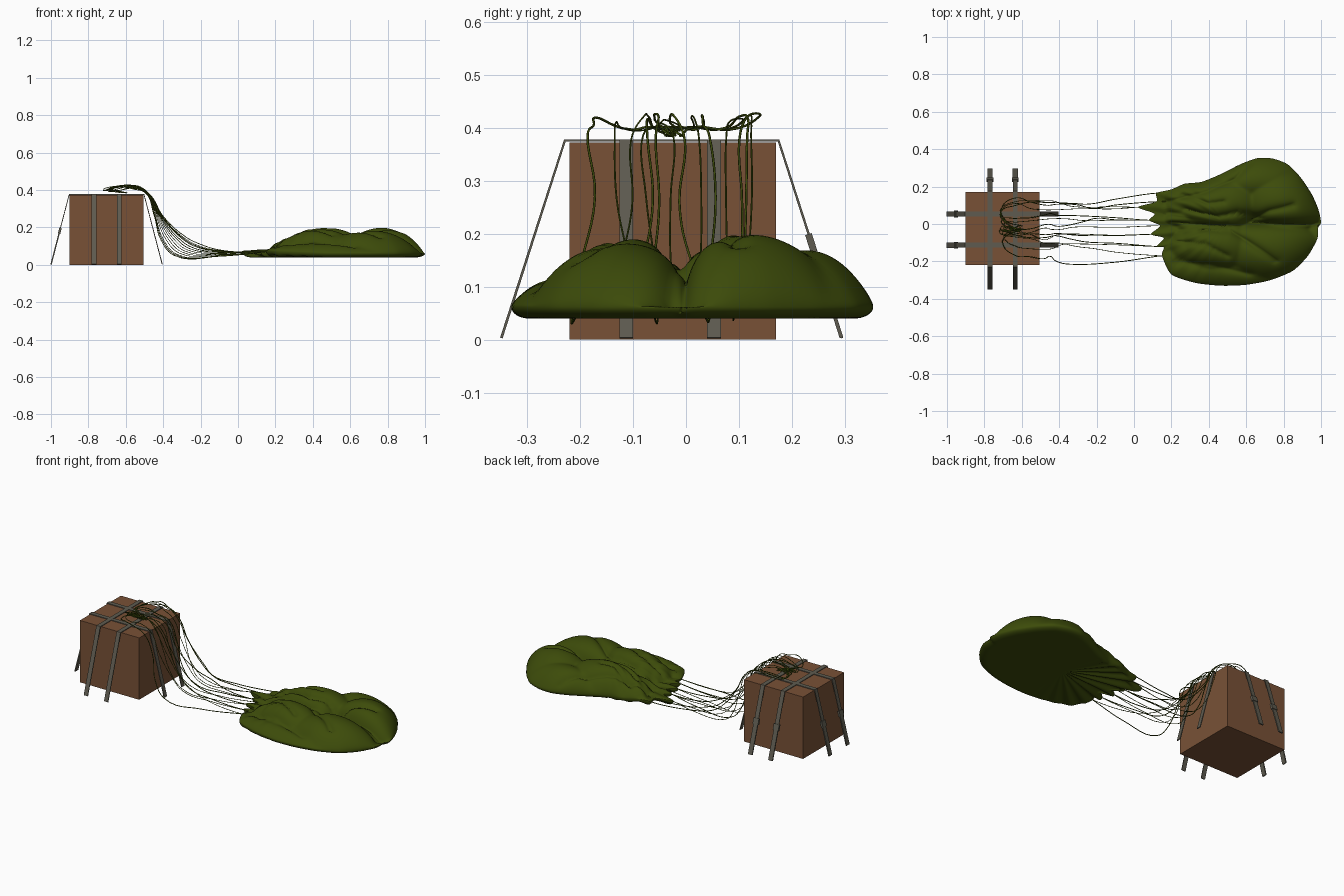
import bpy, bmesh, math, random
from mathutils import Vector

if "Cube" in bpy.data.objects:
    bpy.data.objects.remove(bpy.data.objects["Cube"])
random.seed(4)


def mat(name, col):
    m = bpy.data.materials.new(name)
    m.diffuse_color = (*col, 1)
    m.use_nodes = True
    m.node_tree.nodes["Principled BSDF"].inputs["Base Color"].default_value = m.diffuse_color
    return m


BROWN = mat("crate brown", (0.19, 0.083, 0.037))
GREEN = mat("canopy green", (0.046, 0.071, 0.003))
GREY = mat("strap grey", (0.112, 0.105, 0.08))


def mesh_obj(name, verts, faces, m, smooth=False):
    me = bpy.data.meshes.new(name)
    me.from_pydata([tuple(v) for v in verts], [], faces)
    bm = bmesh.new()
    bm.from_mesh(me)
    bmesh.ops.remove_doubles(bm, verts=bm.verts, dist=0.0004)
    bmesh.ops.recalc_face_normals(bm, faces=bm.faces)
    bm.to_mesh(me)
    bm.free()
    for p in me.polygons:
        p.use_smooth = smooth
    me.materials.append(m)
    ob = bpy.data.objects.new(name, me)
    bpy.context.collection.objects.link(ob)
    return ob


# Crate
CX, CY = -0.7025, -0.025
bpy.ops.mesh.primitive_cube_add(size=1, location=(CX, CY, 0.1865))
crate = bpy.context.object
crate.name = "crate"
crate.scale = (0.395, 0.39, 0.373)
crate.data.materials.append(BROWN)


# Straps: ribbon over the crate, splayed down to the ground, with a buckle
def ribbon(name, path, place, pos, width, thick):
    vs, fs = [], []
    n = len(path)
    for i, p in enumerate(path):
        a = Vector(path[max(i - 1, 0)])
        b = Vector(path[min(i + 1, n - 1)])
        d = (b - a).normalized()
        nrm = Vector((-d.y, d.x)) * thick / 2
        for sw, sn in ((-1, -1), (1, -1), (1, 1), (-1, 1)):
            q = Vector(p) + nrm * sn
            vs.append(place(q.x, pos + sw * width / 2, q.y))
    for i in range(n - 1):
        for k in range(4):
            a, b = i * 4 + k, i * 4 + (k + 1) % 4
            fs.append((a, b, b + 4, a + 4))
    fs += [(0, 1, 2, 3), tuple(range(4 * n - 4, 4 * n))]
    mesh_obj(name, vs, fs, GREY)


def strap(name, pos, place, top, foot, side):
    path = [(-foot, 0.003), (-top, 0.376), (top, 0.376), (foot, 0.003)]
    ribbon(name, path, place, pos, 0.026, 0.005)

    def on_leg(t):
        return (side * (foot + (top - foot) * t), 0.376 * t)
    ribbon(name + "_buckle", [on_leg(0.44), on_leg(0.53)], place, pos, 0.036, 0.013)
    ribbon(name + "_tail", [on_leg(0.01), on_leg(0.44)], place, pos, 0.028, 0.007)


for i, y in enumerate((-0.113, 0.053)):
    strap(f"long_strap_{i}", y, lambda u, v, z: (CX + u, v, z), 0.2, 0.2975, -1)
for i, x in enumerate((-0.77, -0.635)):
    strap(f"cross_strap_{i}", x, lambda u, v, z: (v, CY - 0.002 + u, z), 0.202, 0.322, 1)

# Collapsed canopy: outline with pointed tips where the cords attach
OUT = [(1.0, .01), (.985, .08), (.95, .16), (.89, .25), (.82, .32), (.74, .35), (.66, .352),
       (.57, .32), (.46, .265), (.36, .225), (.27, .215), (.2, .185), (.12, .165), (.12, .12),
       (.02, .09), (.11, .055), (.08, .02), (.14, -.01), (.09, -.055), (.16, -.075),
       (.12, -.12), (.16, -.125), (.15, -.17), (.2, -.27), (.33, -.315), (.47, -.33),
       (.6, -.325), (.73, -.3), (.85, -.25), (.93, -.17), (.98, -.08), (.985, -.02)]
# Billowing lobes: centre x, y, radius x, y, height
LOBES = [(.46, .11, .24, .16, .155), (.80, .12, .23, .18, .160), (.66, .24, .26, .13, .128),
         (.44, -.11, .22, .15, .145), (.72, -.13, .27, .17, .140), (.48, -.25, .36, .10, .075),
         (.29, .13, .13, .10, .10), (.30, -.12, .11, .10, .10), (.42, -.005, .20, .05, .10),
         (.30, .03, .14, .05, .08), (.25, -.21, .14, .08, .06)]
# Folds pressed into the cloth: depth, width, then path points
FOLDS = [(.06, .020, (1.02, -.005), (.80, .0), (.62, .01)),
         (.030, .016, (.68, .03), (.55, .06), (.45, .04), (.28, .08)),
         (.030, .016, (.85, .10), (.72, .07), (.62, .02)),
         (.030, .018, (.36, -.03), (.52, -.04), (.62, -.10), (.76, -.20)),
         (.025, .014, (.22, -.09), (.38, -.11), (.50, -.17)),
         (.022, .016, (.20, -.20), (.42, -.22), (.62, -.27)),
         (.026, .016, (.18, .12), (.38, .17), (.54, .24), (.62, .33)),
         (.025, .014, (.20, .01), (.36, .0), (.50, -.01)),
         (.020, .012, (.26, .16), (.40, .11), (.48, .12))]


def seg_dist(p, a, b):
    d = b - a
    t = min(1, max(0, (p - a).dot(d) / d.length_squared))
    return (p - a - d * t).length


def cloth_height(x, y):
    h = 0.022
    for cx, cy, rx, ry, hh in LOBES:
        d = ((x - cx) / rx) ** 2 + ((y - cy) / ry) ** 2
        if d < 1:
            h = max(h, hh * (1 - d) ** 0.5)
    return h


def fold_depth(x, y):
    p, total = Vector((x, y)), 0
    for depth, width, *pts in FOLDS:
        pts = [Vector(q) for q in pts]
        d = min(seg_dist(p, a, b) for a, b in zip(pts, pts[1:]))
        total += depth * math.exp(-d / width)
    return total


def outline():
    pts, n, S = [], len(OUT), 6
    for i in range(n):
        p0, p1, p2, p3 = (Vector(OUT[(i + k) % n]) for k in (-1, 0, 1, 2))
        for s in range(S):
            t = s / S
            m1, m2 = (p2 - p0) * 0.35, (p3 - p1) * 0.35
            pts.append(p1 * (2*t**3 - 3*t*t + 1) + m1 * (t**3 - 2*t*t + t)
                       + p2 * (3*t*t - 2*t**3) + m2 * (t**3 - t*t))
    return pts


ring = outline()
N, R = len(ring), 46
C = Vector((0.5, 0.0))


def canopy_z(p, r, ang, top):
    left = min(1, max(0, (0.48 - p.x) / 0.3))
    rim = 0.062 + 0.012 * left
    if top:
        # average nearby samples so that creases stay soft
        e = 0.008
        h = sum(cloth_height(p.x + a, p.y + b) for a, b in
                ((0, 0), (e, 0), (-e, 0), (0, e), (0, -e))) / 5
        z = rim + max(0, 1 - r ** 6) ** 0.5 * (h - 0.016 - fold_depth(p.x, p.y))
        z += 0.008 * left * math.sin(ang * 31) * r * (1 - r ** 8)
        return max(z, 0.05 + 0.02 * left)
    t = max(0, (r - 0.9) / 0.1)
    z = 0.04 + (rim - 0.04) * (1 - math.sqrt(max(0, 1 - t * t)))
    return z + 0.011 * left * (1 + math.sin(ang * 27)) * (1 - t)


verts, faces = [], []
for top in (True, False):
    base = len(verts)
    verts.append((C.x, C.y, canopy_z(C, 0, 0, top)))
    for j in range(1, R + 1):
        r = math.sin(math.pi / 2 * j / R)
        for q in ring:
            d = q - C
            p = C + d * r
            z = (0.062 + 0.012 * min(1, max(0, (0.48 - p.x) / 0.3)) if j == R
                 else canopy_z(p, r, math.atan2(d.y, d.x), top))
            verts.append((p.x, p.y, z))
    for k in range(N):
        k2 = (k + 1) % N
        faces.append((base, base + 1 + k, base + 1 + k2))
        for j in range(R - 1):
            a = base + 1 + j * N
            faces.append((a + k, a + N + k, a + N + k2, a + k2))
mesh_obj("canopy", verts, faces, GREEN, True)


# Suspension cords draped from the tips up over the crate
def cord(name, pts, radius):
    cu = bpy.data.curves.new(name, 'CURVE')
    cu.dimensions = '3D'
    cu.bevel_depth = radius
    cu.bevel_resolution = 1
    cu.resolution_u = 6
    sp = cu.splines.new('BEZIER')
    sp.bezier_points.add(len(pts) - 1)
    for b, p in zip(sp.bezier_points, pts):
        b.co = p
        b.handle_left_type = b.handle_right_type = 'AUTO'
    cu.materials.append(GREEN)
    ob = bpy.data.objects.new(name, cu)
    bpy.context.collection.objects.link(ob)


# tip x, y, y halfway, y at crate edge, y on top, slack
CORDS = [(.02, .09, .10, .13, .12, .9), (.12, .165, .11, .12, .10, .3), (.03, .09, .08, .07, .11, .6),
         (.14, .12, .09, .10, .14, .15), (.08, .02, .02, .03, .01, .5), (.09, .02, .03, -.01, -.03, .0),
         (.10, -.01, -.02, -.03, -.05, .8), (.09, -.055, -.06, -.05, -.06, .2),
         (.10, -.055, -.05, -.08, -.04, 1.), (.12, -.12, -.09, -.07, -.06, .4),
         (.13, -.12, -.10, -.13, -.12, .7), (.15, -.17, -.215, -.18, -.17, 1.),
         (.15, -.17, -.13, -.10, -.07, .1), (.08, .02, .05, .05, .03, .95)]
TIGHT = [(-.1, .08), (-.2, .11), (-.28, .15), (-.40, .26), (-.47, .375), (-.55, .425)]
SLACK = [(-.1, .046), (-.34, .05), (-.41, .13), (-.45, .27), (-.495, .385), (-.56, .405)]
for i, (tx, ty, ym, ye, yt, s) in enumerate(CORDS):
    pts = [(tx + 0.03, ty, 0.074), (tx, ty, 0.07)]
    ys = [ty * .4 + ym * .6, ym, (ym + ye) / 2, ye, ye, (ye + yt) / 2]
    for (xa, za), (xb, zb), y in zip(TIGHT, SLACK, ys):
        pts.append((xa + (xb - xa) * s, y + random.uniform(-.008, .008), za + (zb - za) * s))
    pts.append((-.63, yt, .41 + random.uniform(-.012, .016)))
    pts.append((-.70 - random.uniform(-.01, .02), yt * .6, .397))
    pts.append((-.69, yt * .3 - .02, .402))
    pts.append((-.62 + random.uniform(-.03, .03), -.025 + random.uniform(-.02, .02), .385))
    cord(f"cord_{i}", pts, 0.0017 + 0.0006 * (i % 2))
